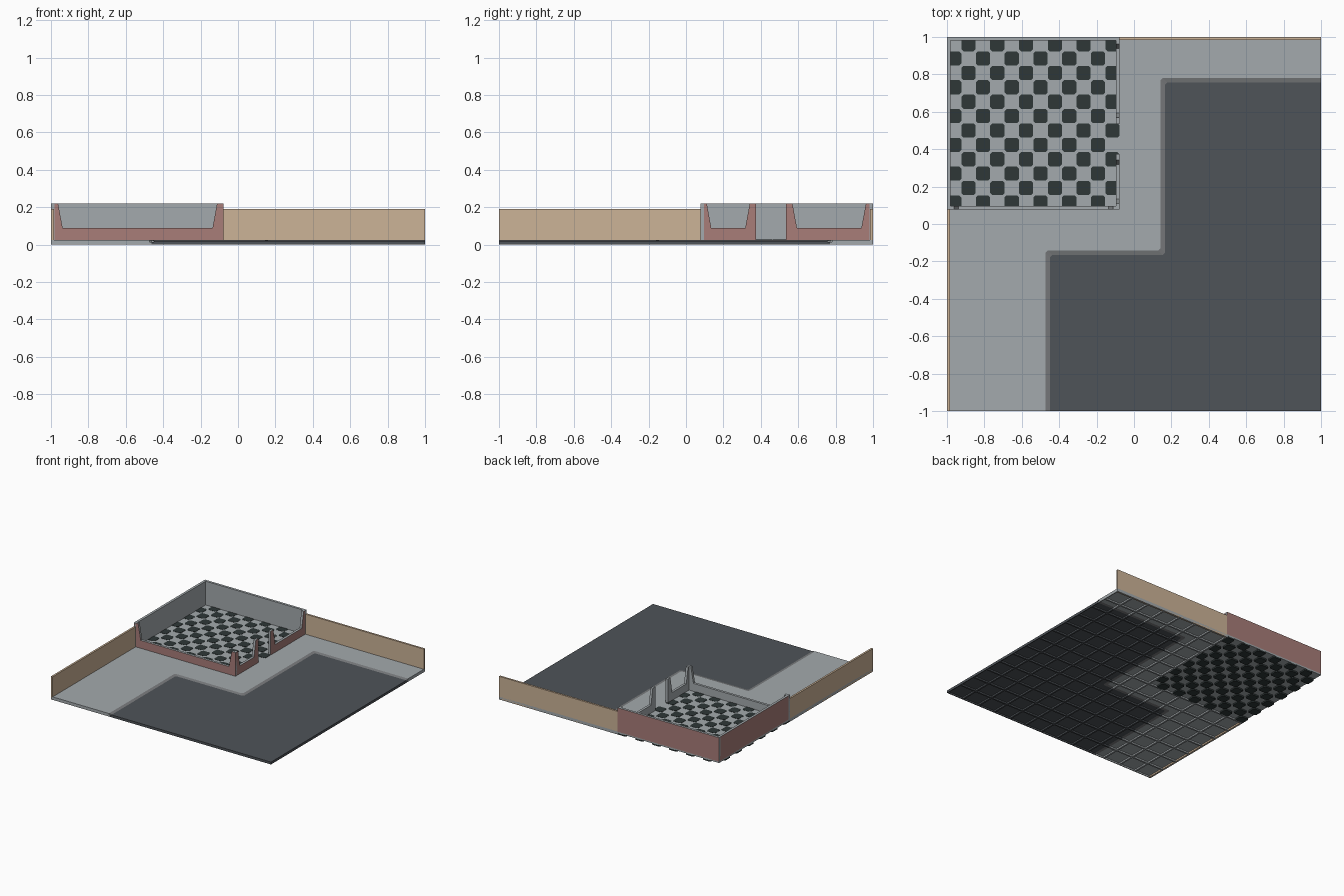
import bpy, bmesh
from mathutils import Vector

if "Cube" in bpy.data.objects:
    bpy.data.objects.remove(bpy.data.objects["Cube"])

T = 2 / 13          # tile pitch
H = T / 2           # checker square
R = -1 + 12 * H     # right edge of the room
F = 1 - 12 * H      # front edge of the room


def srgb(r, g, b):
    f = lambda c: (c / 12.92 if c <= 0.04045 else ((c + 0.055) / 1.055) ** 2.4)
    return (f(r / 255), f(g / 255), f(b / 255), 1)


def mat(name, *rgb):
    m = bpy.data.materials.new(name)
    m.diffuse_color = srgb(*rgb)
    m.use_nodes = True
    m.node_tree.nodes["Principled BSDF"].inputs["Base Color"].default_value = m.diffuse_color
    return m


pale = mat("pale grey", 164, 170, 173)
curb_grey = mat("curb grey", 122, 124, 126)
asphalt = mat("asphalt grey", 78, 83, 88)
dark = mat("dark tile", 46, 55, 55)
tan = mat("tan wall", 204, 179, 151)
pink = mat("dusty red", 168, 125, 121)


def prism(bm, pts, vec):
    """Extrude a closed flat outline along vec."""
    a = [bm.verts.new(p) for p in pts]
    b = [bm.verts.new(Vector(p) + Vector(vec)) for p in pts]
    n = len(a)
    bm.faces.new(a)
    bm.faces.new(b[::-1])
    for i in range(n):
        j = (i + 1) % n
        bm.faces.new((a[i], b[i], b[j], a[j]))


def box(bm, x0, x1, y0, y1, z0, z1):
    prism(bm, [(x0, y0, z0), (x1, y0, z0), (x1, y1, z0), (x0, y1, z0)],
          (0, 0, z1 - z0))


def finish(bm, name, mats, outward=None):
    """Make the object; faces pointing along outward get the second colour."""
    bmesh.ops.recalc_face_normals(bm, faces=bm.faces)
    if outward:
        for f in bm.faces:
            if f.normal.dot(Vector(outward)) > 0.9:
                f.material_index = 1
    me = bpy.data.meshes.new(name)
    bm.to_mesh(me)
    bm.free()
    ob = bpy.data.objects.new(name, me)
    bpy.context.collection.objects.link(ob)
    for m in mats:
        me.materials.append(m)
    return ob


def border(d, z):
    """Stepped edge between pavement and asphalt, shifted by d."""
    x0, y0, x1, y1 = -1 + 7 * H + d, -H * 2 - d, H * 2 + d, 1 - 3 * H - d
    c = 0.012
    return [(x0, -1, z), (x0, y0 - c, z), (x0 + c, y0, z), (x1 - c, y0, z),
            (x1, y0 + c, z), (x1, y1 - c, z), (x1 + c, y1, z), (1, y1, z)]


# pavement slab
bm = bmesh.new()
prism(bm, [(-1, -1, .012), (-1, 1, .012), (1, 1, .012)] + border(-.012, .012)[::-1],
      (0, 0, .013))
finish(bm, "pavement", [pale])

# asphalt slab
bm = bmesh.new()
prism(bm, border(.012, .012) + [(1, -1, .012)], (0, 0, .008))
finish(bm, "asphalt_ground", [asphalt])

# sloping curb strip
bm = bmesh.new()
rows = [[bm.verts.new(p) for p in border(d, z)]
        for d, z in ((-.012, .025), (.012, .02), (.012, .012), (-.012, .012))]
for k in range(4):
    a, b = rows[k], rows[(k + 1) % 4]
    for i in range(len(a) - 1):
        bm.faces.new((a[i], a[i + 1], b[i + 1], b[i]))
finish(bm, "curb", [curb_grey])


# ribs under the slabs, along the tile lines
def is_asphalt(x, y):
    return (x > -1 + 7 * H and y < -2 * H) or (x > 2 * H and y < 1 - 3 * H)


ribs = {True: bmesh.new(), False: bmesh.new()}
w = .007
for k in range(14):
    p = -1 + k * T
    lo, hi = max(-1, p - w), min(1, p + w)
    q = min(max(p, -.999), .999)
    for i in range(26):
        s = -1 + i * H
        m = s + H / 2
        if not (q < R - .01 and m > F):
            box(ribs[is_asphalt(q, m)], lo, hi, s, s + H, 0, .014)
        if not (m < R and q > F + .01):
            box(ribs[is_asphalt(m, q)], s, s + H, lo, hi, 0, .014)
finish(ribs[True], "asphalt_ribs", [asphalt])
finish(ribs[False], "pavement_ribs", [pale])

# checker floor tiles with clipped corners
bm = bmesh.new()
for i in range(12):
    for j in range(12):
        if (i + j) % 2:
            cx, cy = -1 + (i + .5) * H, 1 - (j + .5) * H
            a, b = H / 2 - .0005, H / 2 - .011
            prism(bm, [(cx + x, cy + y, 0) for x, y in
                       ((a, -b), (a, b), (b, a), (-b, a), (-a, b), (-a, -b),
                        (-b, -a), (b, -a))], (0, 0, .027))
finish(bm, "checker_tiles", [dark])

# low tan boundary walls
bm = bmesh.new()
box(bm, R, 1, .984, 1, .0, .19)
finish(bm, "back_boundary_wall", [tan])
bm = bmesh.new()
box(bm, -1, -.984, -1, F, .0, .19)
finish(bm, "left_boundary_wall", [tan])

# room walls: pale inside, dusty red outside
Z0, Z1, SILL, th = .022, .22, .09, .02
bm = bmesh.new()
box(bm, -1, R, 1 - th, 1, Z0, Z1)
finish(bm, "room_back_wall", [pale, pink], (0, 1, 0))
bm = bmesh.new()
box(bm, -1, -1 + th, F, 1, Z0, Z1)
finish(bm, "room_left_wall", [pale, pink], (-1, 0, 0))


def cut_profile(a, b, post_a, post_b):
    """Wall with a tapered window opening between two posts."""
    return [(a, Z0), (b, Z0), (b, Z1), (b - post_b, Z1), (b - post_b - .024, SILL),
            (a + post_a + .024, SILL), (a + post_a, Z1), (a, Z1)]


bm = bmesh.new()
prism(bm, [(u, F, z) for u, z in cut_profile(-1, R, .038, .035)], (0, th, 0))
finish(bm, "room_front_wall", [pale, pink], (0, -1, 0))

# side wall in two pieces with the doorway between them
for name, a, b, pa, pb in (("front", F, .375, .034, .034), ("back", .535, .984, .034, .022)):
    bm = bmesh.new()
    prism(bm, [(R, u, z) for u, z in cut_profile(a, b, pa, pb)], (-th, 0, 0))
    finish(bm, "room_right_wall_" + name, [pale, pink], (1, 0, 0))
